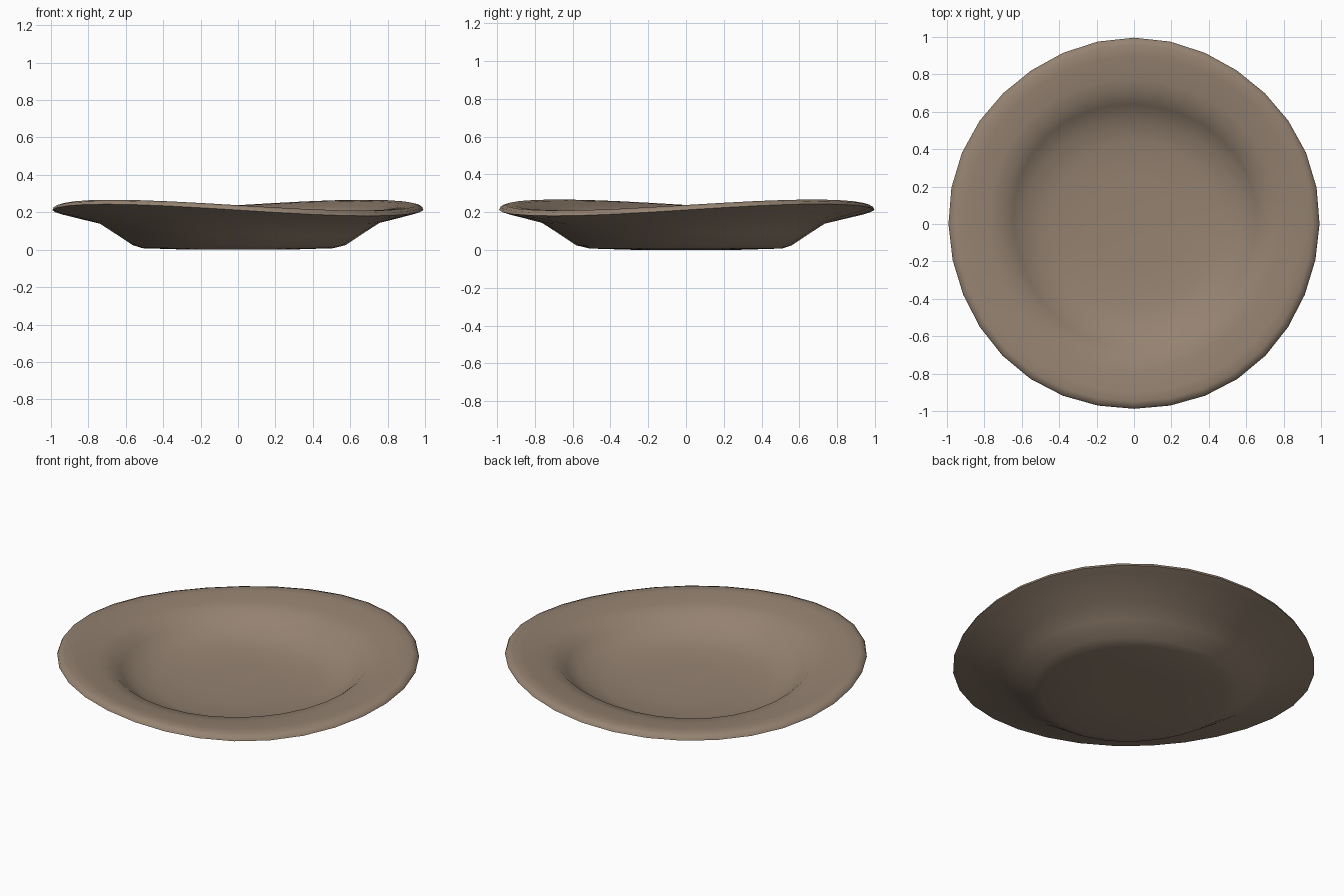
import bpy, bmesh, math

cube = bpy.data.objects.get("Cube")
if cube:
    bpy.data.objects.remove(cube, do_unlink=True)

clay = bpy.data.materials.new("brown clay")
clay.use_nodes = True
color = (0.30, 0.225, 0.165, 1)
clay.diffuse_color = color
bsdf = clay.node_tree.nodes["Principled BSDF"]
bsdf.inputs["Base Color"].default_value = color
bsdf.inputs["Roughness"].default_value = 0.9

SIDES = 32
# Cross-section (radius, height): well floor, inner wall, rim, lip, underside, foot
profile = [(0.25, 0.065), (0.45, 0.075), (0.57, 0.105), (0.65, 0.155),
           (0.70, 0.198), (0.78, 0.215), (0.90, 0.235), (0.955, 0.238),
           (0.985, 0.228), (0.992, 0.212), (0.95, 0.198), (0.75, 0.143),
           (0.66, 0.085), (0.57, 0.025), (0.51, 0.008), (0.25, 0.0)]


def warped_point(radius, height, angle):
    """Hand-made warp: the rim rises on one diagonal and dips on the other."""
    lift = max(0, (radius - 0.5) / 0.5) * min(1, height / 0.2)
    z = height + 0.032 * lift * math.sin(2 * angle)
    wobble = 0.012 * math.sin(3 * angle + 0.5) if 0.55 < radius < 0.85 else 0
    r = radius + wobble + 0.004 * math.sin(5 * angle) * (radius > 0.9)
    return r * math.cos(angle), r * math.sin(angle), z


# Plate: revolve the section, then close floor and foot with centre fans
bm = bmesh.new()
rings = []
for radius, height in profile:
    rings.append([bm.verts.new(warped_point(radius, height, math.tau * i / SIDES))
                  for i in range(SIDES)])
for upper, lower in zip(rings, rings[1:]):
    for i in range(SIDES):
        j = (i + 1) % SIDES
        bm.faces.new((upper[i], lower[i], lower[j], upper[j]))
for ring, height in ((rings[0], 0.062), (rings[-1], 0.0)):
    centre = bm.verts.new((0, 0, height))
    for i in range(SIDES):
        bm.faces.new((centre, ring[i], ring[(i + 1) % SIDES]))
bmesh.ops.recalc_face_normals(bm, faces=bm.faces)

mesh = bpy.data.meshes.new("plate")
bm.to_mesh(mesh)
bm.free()
mesh.materials.append(clay)
plate = bpy.data.objects.new("plate", mesh)
bpy.context.collection.objects.link(plate)
bpy.ops.object.select_all(action='DESELECT')
plate.select_set(True)
bpy.context.view_layer.objects.active = plate
bpy.ops.object.shade_smooth_by_angle(angle=math.radians(60))
